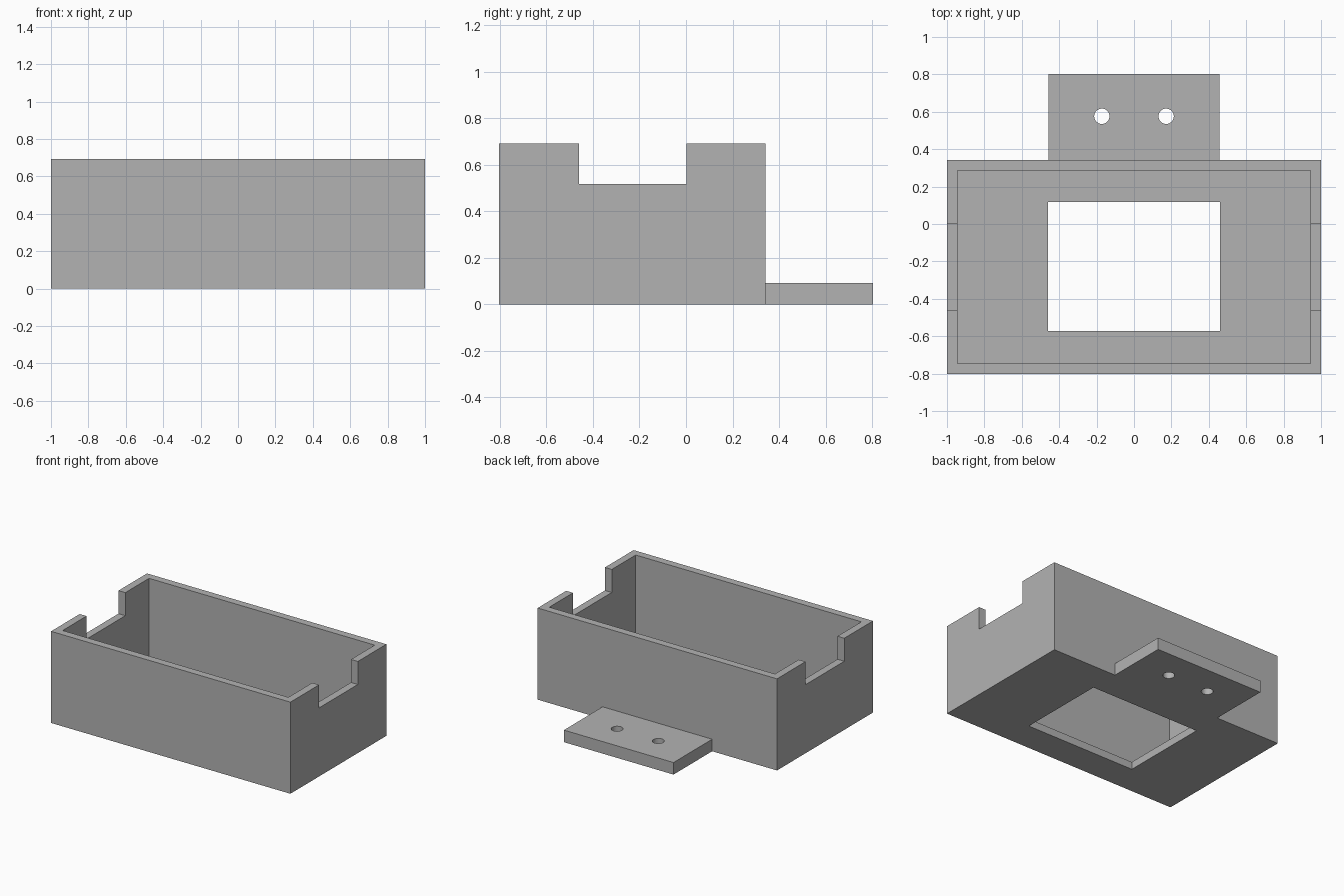
import bpy
import bmesh
from mathutils import Matrix, Vector

cube = bpy.data.objects.get("Cube")
if cube:
    bpy.data.objects.remove(cube, do_unlink=True)

grey = bpy.data.materials.new("mid grey")
grey.use_nodes = True
colour = (0.45, 0.45, 0.45, 1)
grey.diffuse_color = colour
grey.node_tree.nodes["Principled BSDF"].inputs["Base Color"].default_value = colour


def finish(name, bm):
    mesh = bpy.data.meshes.new(name)
    bm.to_mesh(mesh)
    bm.free()
    mesh.materials.append(grey)
    obj = bpy.data.objects.new(name, mesh)
    bpy.context.collection.objects.link(obj)
    return obj


def box(name, low, high):
    low, high = Vector(low), Vector(high)
    bm = bmesh.new()
    bmesh.ops.create_cube(bm, size=1, matrix=Matrix.Translation((low + high) / 2)
                          @ Matrix.Diagonal((*(high - low), 1)))
    return finish(name, bm)


def cylinder(name, centre, radius, depth):
    bm = bmesh.new()
    bmesh.ops.create_cone(bm, cap_ends=True, segments=32, radius1=radius, radius2=radius,
                          depth=depth, matrix=Matrix.Translation(centre))
    return finish(name, bm)


def cut(target, cutter):
    mod = target.modifiers.new(cutter.name, "BOOLEAN")
    mod.operation = "DIFFERENCE"
    mod.solver = "EXACT"
    mod.object = cutter
    bpy.context.view_layer.objects.active = target
    bpy.ops.object.modifier_apply(modifier=mod.name)
    bpy.data.objects.remove(cutter, do_unlink=True)


WALL, HEIGHT = 0.057, 0.692
FRONT, BACK, END = -0.803, 0.342, 0.803

# Open tray with side notches and a window in the floor
tray = box("tray", (-1, FRONT, 0), (1, BACK, HEIGHT))
cut(tray, box("cavity", (-1 + WALL, FRONT + WALL, WALL), (1 - WALL, BACK - WALL, 1)))
cut(tray, box("side_notches", (-1.2, -0.461, 0.518), (1.2, 0.002, 1.1)))
cut(tray, box("floor_window", (-0.461, -0.573, -0.2), (0.461, 0.117, 0.3)))

# Rear mounting tab with two screw holes
tab = box("mounting_tab", (-0.458, BACK, 0), (0.458, END, 0.091))
for side in (-1, 1):
    cut(tab, cylinder("screw_hole", (side * 0.172, 0.576, 0.05), 0.041, 0.4))
